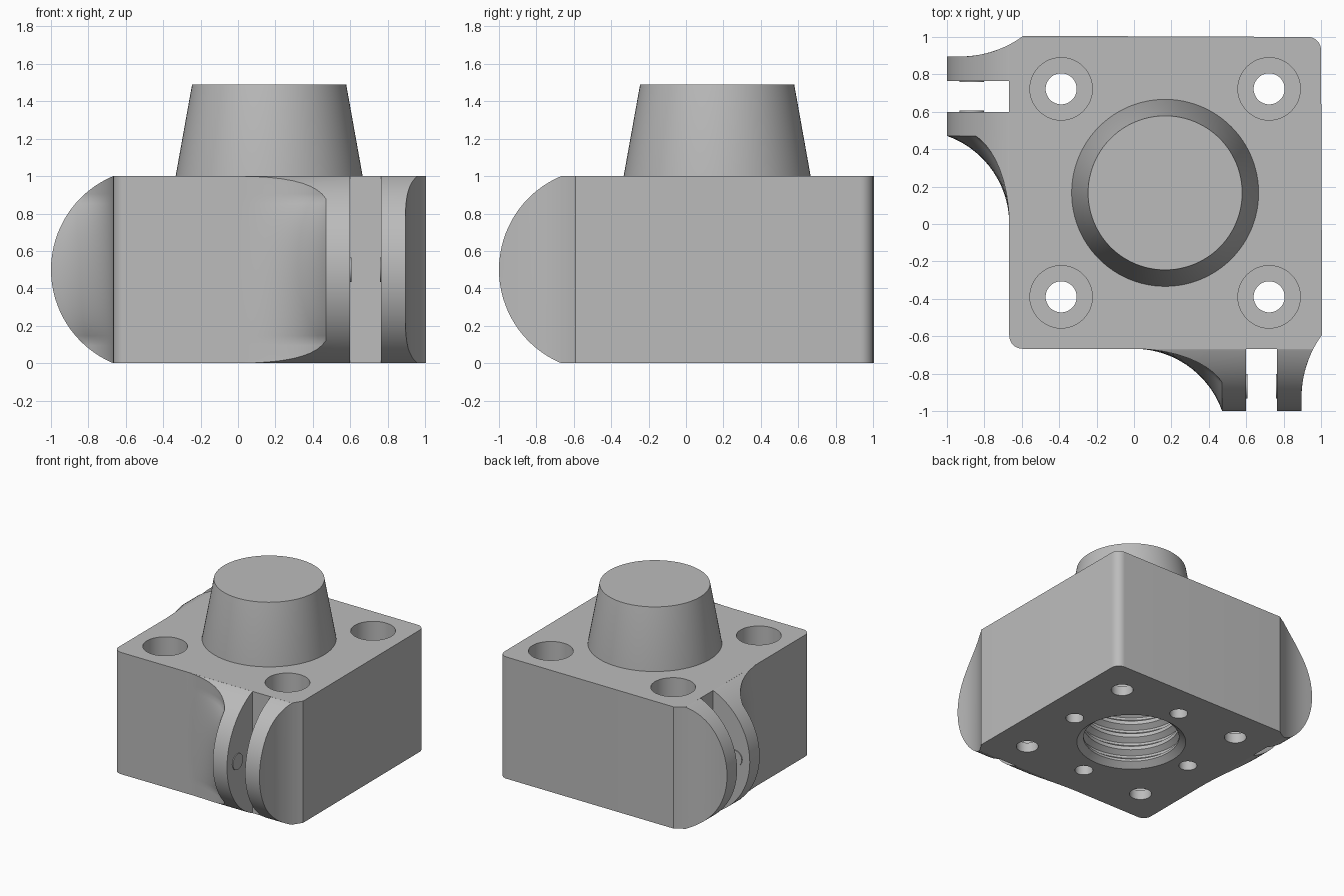
import bpy, bmesh, math
from mathutils import Vector, Matrix

if "Cube" in bpy.data.objects:
    bpy.data.objects.remove(bpy.data.objects["Cube"])

GREY = bpy.data.materials.new("light_grey")
GREY.use_nodes = True
GREY.diffuse_color = (0.5, 0.5, 0.5, 1)
GREY.node_tree.nodes["Principled BSDF"].inputs["Base Color"].default_value = (0.5, 0.5, 0.5, 1)

FACE = -0.667            # front and right walls of the block
MID = (1 + FACE) / 2     # block centre on both axes
REACH = 1 + FACE         # how far a lug sticks out
BOLT = 0.556             # bolt spacing from the centre
SWAP = Matrix(((0, 1, 0, 0), (1, 0, 0, 0), (0, 0, 1, 0), (0, 0, 0, 1)))


def finish(bm, name):
    bmesh.ops.remove_doubles(bm, verts=bm.verts, dist=1e-5)
    bmesh.ops.recalc_face_normals(bm, faces=bm.faces)
    mesh = bpy.data.meshes.new(name)
    bm.to_mesh(mesh)
    bm.free()
    obj = bpy.data.objects.new(name, mesh)
    mesh.materials.append(GREY)
    bpy.context.collection.objects.link(obj)
    return obj


def smooth(obj):
    bpy.ops.object.select_all(action='DESELECT')
    obj.select_set(True)
    bpy.context.view_layer.objects.active = obj
    bpy.ops.object.shade_smooth_by_angle(angle=math.radians(30))


def loft(bm, rings):
    """Join equal-length rings of points and cap both ends."""
    rows = [[bm.verts.new(p) for p in ring] for ring in rings]
    n = len(rows[0])
    for a, b in zip(rows, rows[1:]):
        for i in range(n):
            j = (i + 1) % n
            bm.faces.new((a[i], a[j], b[j], b[i]))
    bm.faces.new(rows[0])
    bm.faces.new(rows[-1])


def lathe(bm, profile, x=MID, y=MID, sides=48):
    """Solid turned about a vertical axis from (radius, height) pairs."""
    turn = [2 * math.pi * i / sides for i in range(sides)]
    loft(bm, [[(x + r * math.cos(a), y + r * math.sin(a), z) for a in turn]
              for r, z in profile])


def corner(cx, cy, start, r=0.07, steps=8):
    return [(cx + r * math.cos(start + math.pi / 2 * i / steps),
             cy + r * math.sin(start + math.pi / 2 * i / steps)) for i in range(steps + 1)]


def outer_flare(d):
    """Shallow curve from the lug out to the corner of the block."""
    dy = FACE - d + 0.93
    return 0.895 + 0.57 - math.sqrt(0.57 ** 2 - dy * dy) if dy > 0 else 0.895


# Block outline: two rounded corners, two corners blending into the lugs
flare = [(outer_flare(d), FACE - d) for d in (0, -0.02, -0.04, -0.06, -0.075)]
outline = corner(FACE + 0.07, FACE + 0.07, math.pi) + flare
outline += corner(0.93, 0.93, 0)
outline += [(y, x) for x, y in reversed(flare)]
bm = bmesh.new()
loft(bm, [[(x, y, z) for x, y in outline] for z in (0, 1)])
block = finish(bm, "block")

# Cutter: counterbored bolt holes, blind holes below and the threaded socket
bm = bmesh.new()
for sx in (-1, 1):
    for sy in (-1, 1):
        lathe(bm, [(0.083, -0.1), (0.083, 0.08), (0.167, 0.08), (0.167, 1.1)],
              MID + sx * BOLT, MID + sy * BOLT)
for k in range(4):
    a = k * math.pi / 2
    lathe(bm, [(0.068, -0.1), (0.068, 0.2)],
          MID + BOLT * math.cos(a), MID + BOLT * math.sin(a), 32)
thread = [(0.41, -0.1), (0.41, 0), (0.36, 0.04)]
for k in range(6):
    z = 0.06 + k * 0.11
    thread += [(0.36, z), (0.4, z + 0.03), (0.4, z + 0.05), (0.36, z + 0.08)]
lathe(bm, thread, sides=64)
cutter = finish(bm, "hole_cutter")
cutter.hide_render = True
mod = block.modifiers.new("holes", 'BOOLEAN')
mod.operation, mod.solver, mod.object = 'DIFFERENCE', 'EXACT', cutter
bpy.context.view_layer.objects.active = block
bpy.ops.object.modifier_apply(modifier=mod.name)
bpy.data.objects.remove(cutter)
smooth(block)

# Tapered boss on top
bm = bmesh.new()
lathe(bm, [(0.5, 0.99), (0.5, 1), (0.412, 1.49)], sides=96)
smooth(finish(bm, "tapered_boss"))


def inner_flare(d):
    """Deep concave curve from the block wall to the lug."""
    return math.sqrt(max(0, 0.25 - (0.5 - d) ** 2))


def lug_rings(inner, rows=40, cols=14):
    """Horizontal slices through one cheek of a lug with a round rim."""
    radius = (0.25 + REACH ** 2) / (2 * REACH)
    rings = []
    for i in range(rows + 1):
        h = -0.5 * math.cos(math.pi * i / rows)
        depth = max(0.0005, math.sqrt(radius ** 2 - h * h) - radius + REACH)
        stretch = REACH / max(depth, 0.18)
        ds = [depth * (k / cols) ** 2 for k in range(cols + 1)]
        if inner:
            side, slot = [(inner_flare(d * stretch), FACE - d) for d in ds], 0.6
        else:
            side, slot = [(outer_flare(d), FACE - d) for d in ds], 0.765
        ring = [(side[0][0], FACE + 0.03)] + side
        ring += [(slot, FACE - depth), (slot, FACE + 0.03)]
        if not inner:
            ring[0] = (0.92, FACE + 0.03)
        rings.append([(x, y, h + 0.5) for x, y in ring])
    # Keep the hidden root just under the top and bottom of the block
    for end, z in ((0, 0.0005), (-1, 0.9995)):
        rings[end] = [(x, y, z) for x, y, _ in rings[end]]
    return rings


# Two slotted lugs, one the diagonal mirror of the other
for place, mirror in (("front", False), ("right", True)):
    for part, inner in (("inner", True), ("outer", False)):
        bm = bmesh.new()
        loft(bm, lug_rings(inner))
        if mirror:
            bm.transform(SWAP)
        smooth(finish(bm, f"{place}_lug_{part}_cheek"))
        # Low pivot stud on the slot wall
        bm = bmesh.new()
        x = 0.6 if inner else 0.765
        bmesh.ops.create_cone(bm, cap_ends=True, segments=32, radius1=0.065,
                              radius2=0.065, depth=0.014)
        bm.transform(Matrix.Translation((x, -0.867, 0.5)) @ Matrix.Rotation(math.pi / 2, 4, 'Y'))
        if mirror:
            bm.transform(SWAP)
        smooth(finish(bm, f"{place}_lug_{part}_stud"))
